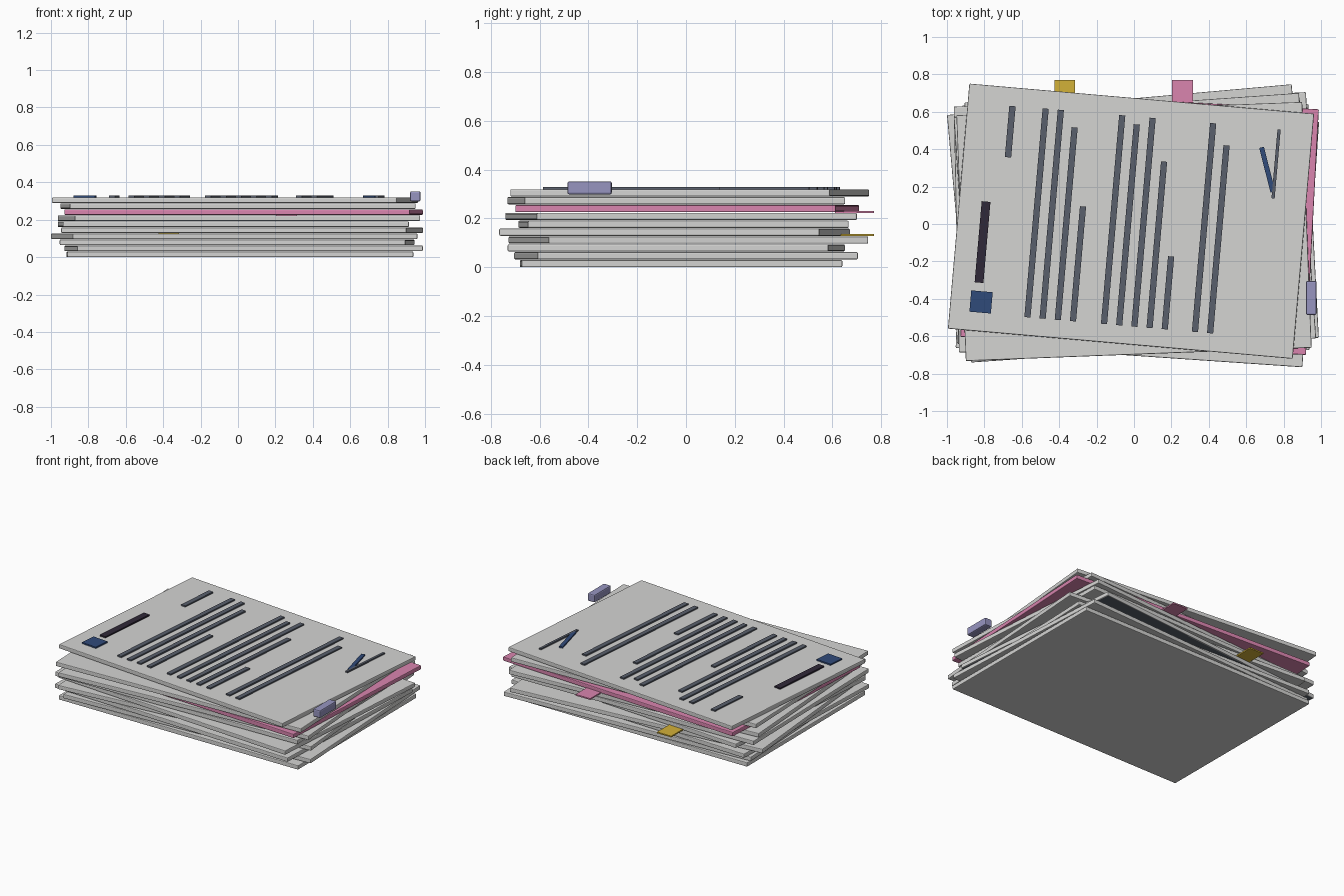
import bpy, bmesh, math
from mathutils import Matrix, Vector

cube = bpy.data.objects.get("Cube")
if cube:
    bpy.data.objects.remove(cube, do_unlink=True)


def material(name, rgb):
    m = bpy.data.materials.new(name)
    m.use_nodes = True
    colour = (*rgb, 1)
    m.diffuse_color = colour
    bsdf = m.node_tree.nodes["Principled BSDF"]
    bsdf.inputs["Base Color"].default_value = colour
    bsdf.inputs["Roughness"].default_value = 0.8
    return m


paper = material("white paper", (0.66, 0.66, 0.65))
pink = material("pink", (0.70, 0.235, 0.43))
yellow = material("yellow", (0.65, 0.44, 0.04))
lavender = material("lavender", (0.31, 0.30, 0.53))
slate = material("slate ink", (0.10, 0.115, 0.15))
dark = material("dark ink", (0.03, 0.022, 0.04))
blue = material("blue ink", (0.03, 0.07, 0.195))


def box(name, size, location, mat, angle=0, bevel=0, underside=None):
    """Box centred on location, turned about z by angle in degrees."""
    mesh = bpy.data.meshes.new(name)
    bm = bmesh.new()
    bmesh.ops.create_cube(bm, size=1, matrix=Matrix.Diagonal((*size, 1)))
    mesh.materials.append(mat)
    if underside:
        mesh.materials.append(underside)
        for f in bm.faces:
            f.material_index = int(f.normal.z < -0.9)
    bm.to_mesh(mesh)
    bm.free()
    ob = bpy.data.objects.new(name, mesh)
    bpy.context.collection.objects.link(ob)
    ob.location = location
    ob.rotation_euler.z = math.radians(angle)
    if bevel:
        mod = ob.modifiers.new("worn edges", 'BEVEL')
        mod.width = bevel
        mod.segments = 2
        if underside:
            mod.material = 0
    return ob


# Stack of sheets, bottom to top: x, y, turn
WIDTH, DEPTH, THICK, PITCH = 1.85, 1.315, 0.0295, 0.0322
stack = [
    (0.01, -0.02, 0.2), (0.03, 0.0, 3.0), (-0.005, -0.04, -2.1),
    (-0.02, 0.01, 5.1), (0.022, -0.047, -3.9), (-0.025, -0.01, 1.2),
    (0.005, -0.02, 4.0), (0.03, 0.005, -3.0), (0.0, -0.04, 2.2),
    (-0.016, 0.015, -5.0),
]
for i, (x, y, turn) in enumerate(stack):
    box(f"sheet_{i + 1}", (WIDTH, DEPTH, THICK), (x, y, i * PITCH + THICK / 2),
        pink if i == 7 else paper, turn, 0.005, slate if i == 3 else None)

# Everything printed on the top sheet is placed in that sheet's own frame
cx, cy, top_turn = stack[-1]
top_z = (len(stack) - 1) * PITCH + THICK
INK = 0.0095
frame = Matrix.Translation((cx, cy, top_z + INK / 2)) @ Matrix.Rotation(
    math.radians(top_turn), 4, 'Z')


def stroke(name, start, end, width, mat):
    a, b = Vector(start), Vector(end)
    d = b - a
    mid = (a + b) / 2
    box(name, (d.length, width, INK), frame @ Vector((*mid, 0)), mat,
        math.degrees(math.atan2(d.y, d.x)) + top_turn)


# Heading, date line and stamp
stroke("heading", (-0.781, -0.398), (-0.781, 0.037), 0.047, dark)
stroke("date_line", (-0.685, 0.283), (-0.685, 0.558), 0.034, slate)
stroke("stamp", (-0.761, -0.557), (-0.761, -0.443), 0.115, blue)

# Paragraphs: first line position and the far end of every line
paragraphs = [
    (-0.507, (0.56, 0.56, 0.473, 0.056)),
    (-0.096, (0.56, 0.518, 0.56, 0.333, -0.169)),
    (0.392, (0.56, 0.448)),
]
for p, (first, ends) in enumerate(paragraphs):
    for n, end in enumerate(ends):
        u = first + n * 0.0815
        stroke(f"paragraph_{p + 1}_line_{n + 1}", (u, -0.56), (u, end), 0.033, slate)

# Signature
stroke("signature_rule", (0.746, 0.188), (0.746, 0.557), 0.017, slate)
stroke("signature_stroke", (0.661, 0.454), (0.742, 0.222), 0.026, blue)

# Index tabs between the sheets and the clip on the side
box("yellow_tab", (0.11, 0.16, 0.009), (-0.37, 0.69, 0.1315), yellow)
box("pink_tab", (0.113, 0.16, 0.009), (0.259, 0.69, 0.226), pink)
box("side_clip", (0.056, 0.182, 0.054), (0.948, -0.395, 0.325), lavender, 0, 0.008)
